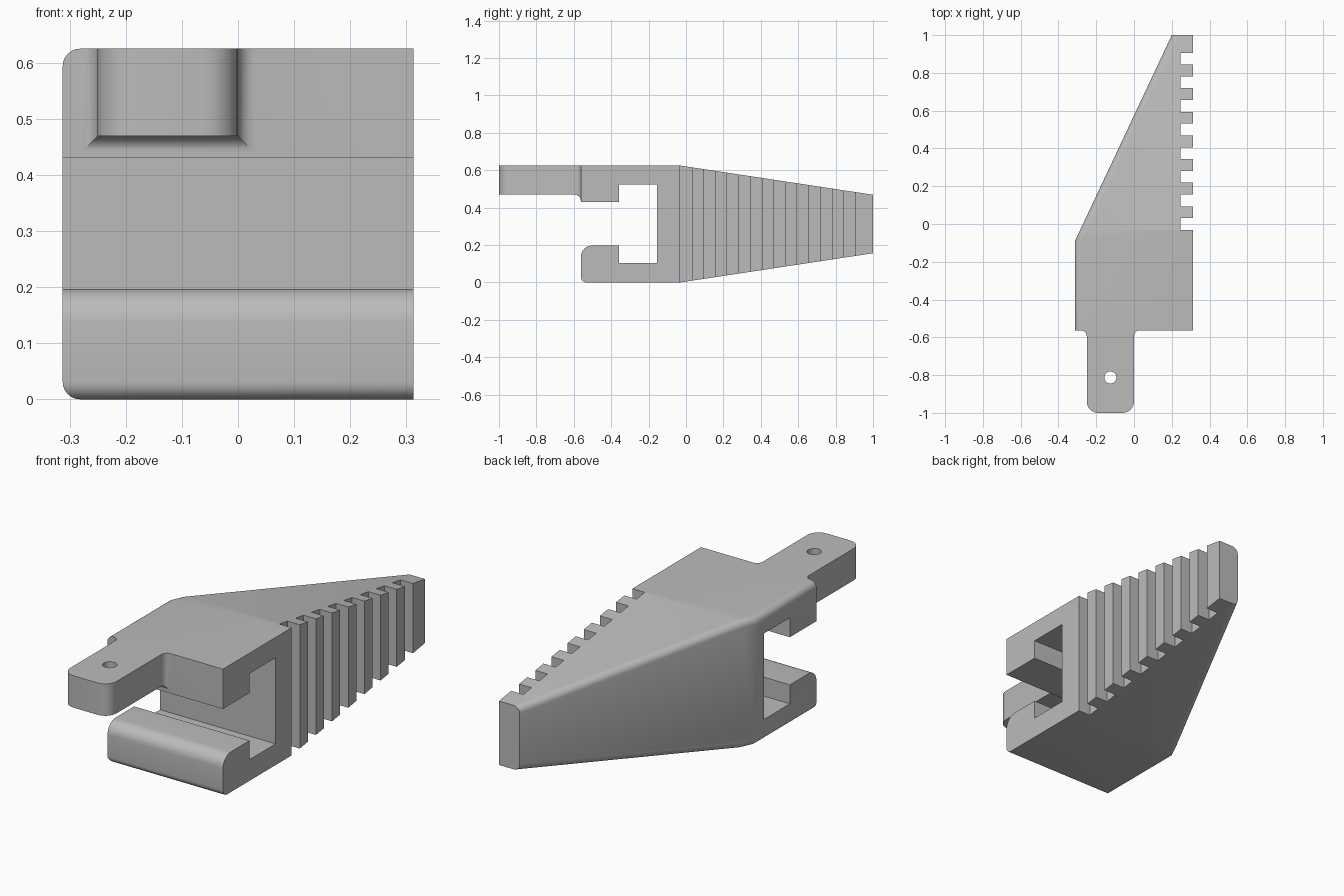
import bpy, bmesh
from math import sin, cos, pi
from mathutils import Vector

if "Cube" in bpy.data.objects:
    bpy.data.objects.remove(bpy.data.objects["Cube"])

grey = bpy.data.materials.new("plain_grey")
grey.use_nodes = True
grey.diffuse_color = (0.5, 0.5, 0.5, 1)
grey.node_tree.nodes["Principled BSDF"].inputs["Base Color"].default_value = (0.5, 0.5, 0.5, 1)

W = 0.3125      # half width
TOP = 0.625     # full height
FRONT = -0.5625
TAPER = -0.03125
R = 0.03125     # small rounding


def finish(name, bm):
    bmesh.ops.recalc_face_normals(bm, faces=bm.faces)
    mesh = bpy.data.meshes.new(name)
    bm.to_mesh(mesh)
    bm.free()
    mesh.materials.append(grey)
    ob = bpy.data.objects.new(name, mesh)
    bpy.context.collection.objects.link(ob)
    return ob


def prism(name, points, axis, lo, hi):
    """Extrude a plan (axis Z) or a side profile (axis X)."""
    bm = bmesh.new()
    if axis == "X":
        start = [(lo, a, b) for a, b in points]
        move = Vector((hi - lo, 0, 0))
    else:
        start = [(a, b, lo) for a, b in points]
        move = Vector((0, 0, hi - lo))
    face = bm.faces.new([bm.verts.new(p) for p in start])
    grown = bmesh.ops.extrude_face_region(bm, geom=[face], use_keep_orig=True)
    bmesh.ops.translate(bm, vec=move,
                        verts=[g for g in grown["geom"] if isinstance(g, bmesh.types.BMVert)])
    return finish(name, bm)


def combine(target, tool, operation):
    tool.hide_render = True
    mod = target.modifiers.new(operation, "BOOLEAN")
    mod.operation, mod.object, mod.solver = operation, tool, "EXACT"
    bpy.context.view_layer.objects.active = target
    bpy.ops.object.modifier_apply(modifier=mod.name)
    bpy.data.objects.remove(tool)


# Body: tapered side profile trimmed to the slanted plan
body = prism("clamp_body", [(FRONT, 0), (TAPER, 0), (1, 0.156), (1, 0.469),
                            (TAPER, TOP), (FRONT, TOP)], "X", -W, W)
SLANT = -0.09
END_X = 0.2
plan = prism("plan_cutter", [(-W, -2), (1, -2), (1, 2), (END_X, 2), (END_X, 1),
                             (-W, SLANT)], "Z", -1, 2)
combine(body, plan, "INTERSECT")

# Round the long edges of the slanted side and the lower front edge
bm = bmesh.new()
bm.from_mesh(body.data)
bmesh.ops.remove_doubles(bm, verts=bm.verts, dist=0.0001)
bmesh.ops.dissolve_limit(bm, angle_limit=0.01, verts=bm.verts, edges=bm.edges)


def on_slanted_side(co):
    wall = -W + max(0, (co.y - SLANT) / (1 - SLANT)) * (END_X + W)
    return abs(co.x - wall) < 0.003


chosen = []
for e in bm.edges:
    a, b = (v.co for v in e.verts)
    side = on_slanted_side(a) and on_slanted_side(b) and abs(a.y - b.y) > 0.01
    lower_front = max(a.z, b.z) < 0.001 and max(a.y, b.y) < FRONT + 0.001
    if side or lower_front:
        chosen.append(e)
bmesh.ops.bevel(bm, geom=chosen, offset=R, offset_type="OFFSET", segments=6,
                profile=0.5, affect="EDGES", clamp_overlap=True)
bm.to_mesh(body.data)
bm.free()

# T-shaped channel, with a rounded lower lip
LIP = 0.06
lip = [(FRONT + LIP - LIP * cos(t), 0.197 - LIP + LIP * sin(t))
       for t in (i * pi / 16 for i in range(9))]
channel = [(-0.7, 0.43), (-0.7, 0.137)] + lip + [
    (-0.357, 0.197), (-0.357, 0.104), (-0.156, 0.104),
    (-0.156, 0.525), (-0.357, 0.525), (-0.357, 0.43)]
combine(body, prism("channel_cutter", channel, "X", -1, 1), "DIFFERENCE")

# Row of square notches along the straight side
for i in range(8):
    y = TAPER + i * 0.125
    notch = [(0.246, y), (1, y), (1, y + 0.0625), (0.246, y + 0.0625)]
    combine(body, prism("notch_cutter", notch, "Z", -1, 2), "DIFFERENCE")

# Tongue: lofted rings of (y, side offset, underside offset)
TIP = 0.06
steps = [i * pi / 12 for i in range(7)]
rings = [(-1 + TIP - TIP * cos(t), TIP * sin(t) - TIP, 0) for t in steps]
rings += [(FRONT - R + R * sin(t), R - R * cos(t), R - R * cos(t)) for t in steps]
rings.append((FRONT + 0.03, R, R))
bm = bmesh.new()
loops = []
for y, out, down in rings:
    x0, x1, z0 = -0.25 - out, out, 0.469 - down
    loops.append([bm.verts.new((x, y, z)) for x, z in
                  ((x0, z0), (x1, z0), (x1, TOP), (x0, TOP))])
for a, b in zip(loops, loops[1:]):
    for k in range(4):
        n = (k + 1) % 4
        bm.faces.new((a[k], a[n], b[n], b[k]))
bm.faces.new(loops[0])
bm.faces.new(loops[-1])
tongue = finish("tongue", bm)

# Pin hole through the tongue
ring = [2 * pi * i / 32 for i in range(32)]
hole = [(-0.125 + 0.032 * cos(t), -0.8125 + 0.032 * sin(t)) for t in ring]
combine(tongue, prism("hole_cutter", hole, "Z", 0, 1), "DIFFERENCE")
combine(body, tongue, "UNION")

# Smooth the rounded edges, keep the rest crisp
bpy.ops.object.select_all(action="DESELECT")
body.select_set(True)
bpy.context.view_layer.objects.active = body
bpy.ops.object.shade_smooth_by_angle(angle=0.5)
